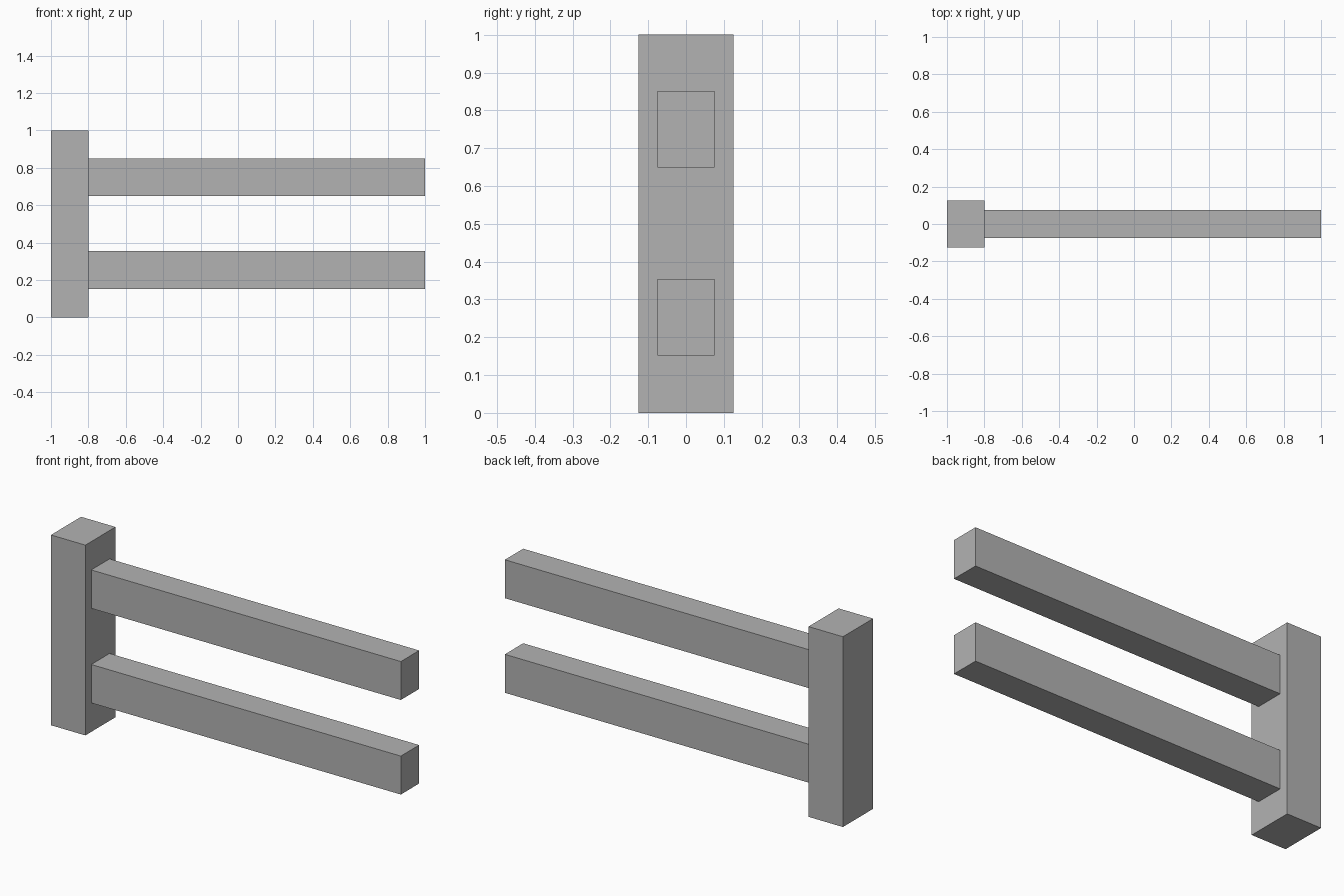
import bpy

if "Cube" in bpy.data.objects:
    bpy.data.objects.remove(bpy.data.objects["Cube"])

# Single flat colour
grey = bpy.data.materials.new("grey")
grey.diffuse_color = (0.45, 0.45, 0.45, 1)
grey.use_nodes = True
grey.node_tree.nodes["Principled BSDF"].inputs["Base Color"].default_value = grey.diffuse_color


def box(name, low, high):
    """Box spanning two opposite corners."""
    centre = [(a + b) / 2 for a, b in zip(low, high)]
    bpy.ops.mesh.primitive_cube_add(size=1, location=centre)
    ob = bpy.context.object
    ob.name = name
    ob.scale = [b - a for a, b in zip(low, high)]
    bpy.ops.object.transform_apply(location=False, rotation=False, scale=True)
    ob.data.materials.append(grey)
    return ob


# Upright post at the left end
box("post", (-1, -0.125, 0), (-0.8, 0.125, 1))

# Two horizontal rails butting against the post
for name, z in (("lower_rail", 0.253), ("upper_rail", 0.75)):
    box(name, (-0.8, -0.076, z - 0.101), (1, 0.076, z + 0.101))
